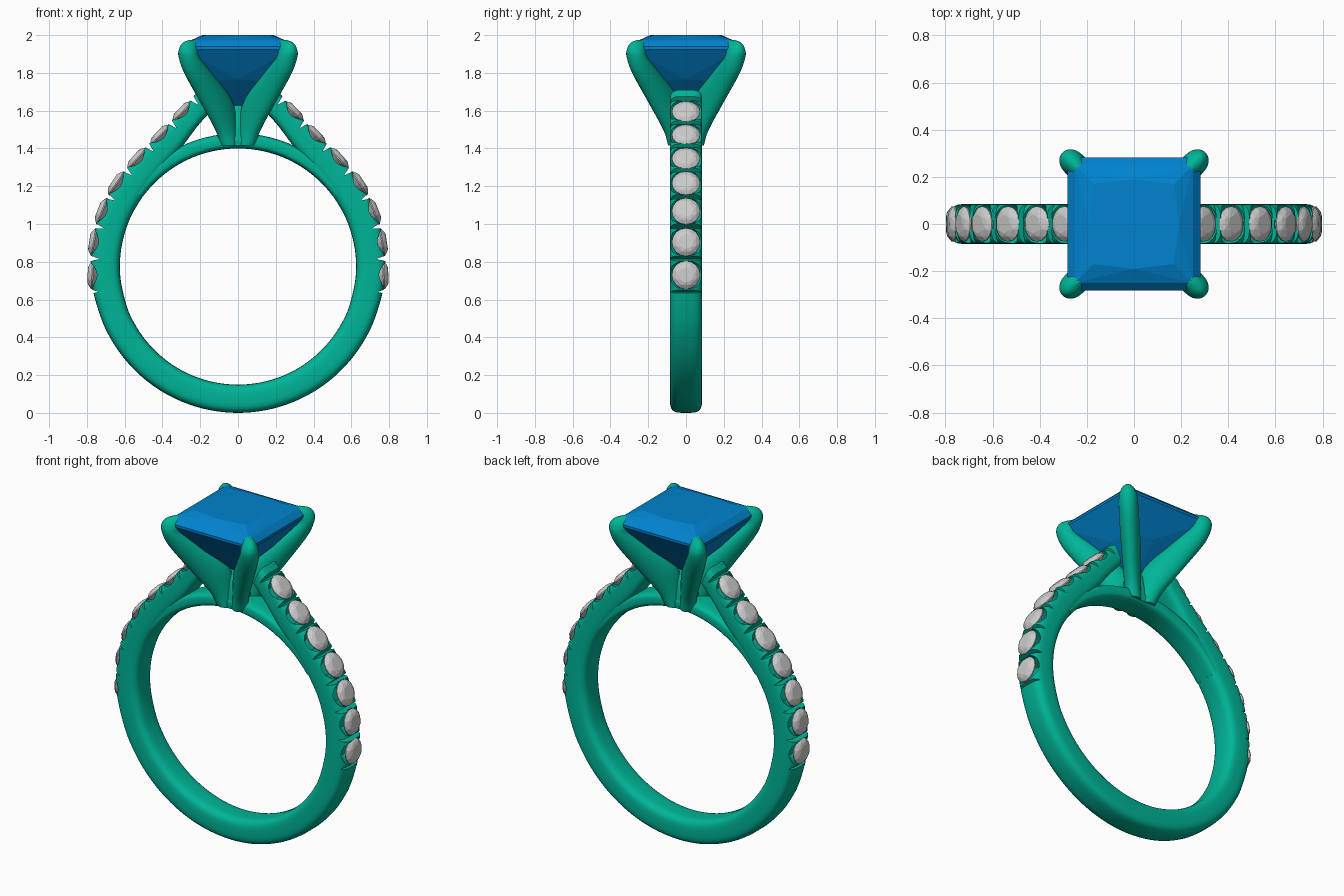
import bpy, bmesh, math
from mathutils import Matrix, Vector

if "Cube" in bpy.data.objects:
    bpy.data.objects.remove(bpy.data.objects["Cube"])

CZ, RI, RO = 0.775, 0.625, 0.775      # ring centre height, inner and outer radius


def material(name, rgb):
    m = bpy.data.materials.new(name)
    m.diffuse_color = (*rgb, 1)
    m.use_nodes = True
    m.node_tree.nodes["Principled BSDF"].inputs["Base Color"].default_value = m.diffuse_color
    return m


METAL = material("teal_metal", (0.0, 0.46, 0.31))
BLUE = material("blue_gem", (0.0, 0.23, 0.62))


def make(name, bm, mat=None, smooth=False):
    bmesh.ops.recalc_face_normals(bm, faces=bm.faces)
    me = bpy.data.meshes.new(name)
    bm.to_mesh(me)
    bm.free()
    ob = bpy.data.objects.new(name, me)
    bpy.context.collection.objects.link(ob)
    if mat:
        me.materials.append(mat)
    if smooth:
        smooth_object(ob)
    return ob


def smooth_object(ob):
    bpy.ops.object.select_all(action='DESELECT')
    ob.select_set(True)
    bpy.context.view_layer.objects.active = ob
    bpy.ops.object.shade_smooth_by_angle(angle=math.radians(35))


def loft(bm, rings):
    """Skin a list of point rings and cap both ends."""
    rows = [[bm.verts.new(p) for p in r] for r in rings]
    n = len(rows[0])
    for a, b in zip(rows, rows[1:]):
        for i in range(n):
            j = (i + 1) % n
            bm.faces.new((a[i], a[j], b[j], b[i]))
    bm.faces.new(rows[0][::-1])
    bm.faces.new(rows[-1])


def hull(bm, pts):
    bmesh.ops.convex_hull(bm, input=[bm.verts.new(p) for p in pts])


def spline(pts, steps):
    """Catmull-Rom through tuples of any length."""
    pts = [Vector(p) for p in pts]
    ext = [pts[0] * 2 - pts[1]] + pts + [pts[-1] * 2 - pts[-2]]
    out = []
    for k in range(1, len(ext) - 2):
        a, b, c, d = ext[k - 1:k + 3]
        for s in range(steps):
            t = s / steps
            out.append(0.5 * (2 * b + (c - a) * t + (2 * a - 5 * b + 4 * c - d) * t * t
                              + (3 * b - a - 3 * c + d) * t ** 3))
    return out + [pts[-1]]


def band_ring(s, w, n=28, e=0.55):
    """Rounded-rectangle section between outer (s0,s1) and inner (s2,s3) points."""
    o, i = Vector((s[0], 0, s[1])), Vector((s[2], 0, s[3]))
    c, d, ring = (o + i) / 2, (o - i) / 2, []
    for k in range(n):
        a = 2 * math.pi * (k + .5) / n
        u = math.copysign(abs(math.cos(a)) ** e, math.cos(a))
        v = math.copysign(abs(math.sin(a)) ** e, math.sin(a))
        ring.append(c + d * u + Vector((0, w * v, 0)))
    return ring


def polar(r, deg):
    a = math.radians(deg)
    return r * math.cos(a), CZ + r * math.sin(a)


def carve(ob, shapes):
    """Subtract every shape; keep the first solver result that is sound."""
    for name, bm in shapes:
        cutter = make(name, bm, METAL)
        cutter.hide_render = True
        mod = ob.modifiers.new(name, 'BOOLEAN')
        mod.operation, mod.object = 'DIFFERENCE', cutter
        count = len(ob.data.polygons)
        result = None
        for solver in ('MANIFOLD', 'EXACT', 'FLOAT'):
            mod.solver = solver
            bpy.context.view_layer.update()
            ev = ob.evaluated_get(bpy.context.evaluated_depsgraph_get())
            me = bpy.data.meshes.new_from_object(ev)
            if len(me.polygons) > count * .5 and len(me.polygons) != count:
                result = me
                print("boolean", name, solver, len(me.polygons))
                break
        ob.modifiers.remove(mod)
        if result:
            ob.data = result
        bpy.data.objects.remove(cutter)


# Shank: round lower half that lifts into two cathedral shoulders
right = [polar(RO, a) + polar(RI, a) for a in range(-90, -10, 10)]
right += [(.778, .70) + polar(RI, -5), (.775, .88) + polar(RI, 9),
          (.74, 1.04) + polar(RI, 23), (.655, 1.21) + polar(RI, 35),
          (.535, 1.36, .43, 1.25), (.405, 1.49, .31, 1.39),
          (.295, 1.61, .22, 1.51), (.205, 1.71, .15, 1.59)]
left = [(-a, b, -c, d) for a, b, c, d in right[:0:-1]]
bm = bmesh.new()
loft(bm, [band_ring(s, 0.085) for s in spline(left + right, 5)])
shank = make("shank", bm, METAL)

# Stone positions along the right shoulder
seats = [Vector((x, 0, z)) for x, z in
         [(.78, .73), (.772, .905), (.728, 1.07), (.65, 1.22),
          (.54, 1.352), (.417, 1.477), (.300, 1.60)]]


def frame(p, tangent):
    t = tangent.normalized()
    y = Vector((0, 1, 0))
    n = Vector((t.z, 0, -t.x))
    return Matrix.Translation(p) @ Matrix((t, y, n)).transposed().to_4x4()


pts = [seats[0] * 2 - seats[1]] + seats + [seats[-1] * 2 - seats[-2]]
seat_frames = [frame(pts[k], pts[k + 1] - pts[k - 1]) for k in range(1, 8)]
gap_frames = [frame((a + b) / 2, b - a) for a, b in zip(pts, pts[1:])]
sides = (("right", Matrix.Identity(4)), ("left", Matrix.Scale(-1, 4, (1, 0, 0))))


def circle(r, z, n, turn=0.0, sy=1.0):
    return [Vector((r * math.cos(2 * math.pi * (k + turn) / n),
                    sy * r * math.sin(2 * math.pi * (k + turn) / n), z)) for k in range(n)]


# Cutters: scalloped seats under the stones, V grooves splitting the small prongs
seat_rings = [circle(.035, -.075, 20, .3, 1.3), circle(.075, -.015, 20, .3, 1.3), circle(.075, .06, 20, .3, 1.3)]
groove_rings = [[Vector((x, y, z)) for x, z in ((-.022, .03), (.022, .03), (0, -.045))] for y in (-.12, .12)]
cuts = []
for label, side in sides:
    for kind, rings, frames in (("seat", seat_rings, seat_frames), ("groove", groove_rings, gap_frames)):
        bm = bmesh.new()
        for f in frames:
            loft(bm, [[side @ f @ p for p in r] for r in rings])
        cuts.append((f"{kind}_cutter_{label}", bm))
carve(shank, cuts)
smooth_object(shank)

# Accent stones: small round faceted cuts
brilliant = (circle(.040, .016, 8) + circle(.058, .010, 8, .5) + circle(.075, -.006, 16)
             + circle(.075, -.012, 16) + [Vector((0, 0, -.06))])
for label, side in sides:
    for k, f in enumerate(seat_frames):
        bm = bmesh.new()
        hull(bm, [side @ f @ p for p in brilliant])
        make(f"accent_stone_{label}_{k + 1}", bm)

# Bridge: thin arc closing the finger hole under the setting
bm = bmesh.new()
loft(bm, [band_ring(polar(.705, a) + polar(RI, a), .08) for a in range(36, 145, 4)])
make("bridge", bm, METAL, True)

# Centre gem: square cut with stepped crown and pointed pavilion
bm = bmesh.new()
square = [(sx, sy) for sx in (-1, 1) for sy in (-1, 1)]
cross = ((1, 0), (-1, 0), (0, 1), (0, -1))
gem = [(h * sx, h * sy, z) for h, z in ((.17, 2.0), (.25, 1.972), (.282, 1.94), (.282, 1.925), (.15, 1.755))
       for sx, sy in square]
gem += [(.19 * x, .19 * y, 2.0) for x, y in cross] + [(.17 * x, .17 * y, 1.765) for x, y in cross]
hull(bm, gem + [(0, 0, 1.60)])
make("centre_gem", bm, BLUE)

# Setting core: closes the gap between the prong roots
bm = bmesh.new()
loft(bm, [circle(r, z, 24) for r, z in ((.08, 1.415), (.075, 1.5), (.06, 1.58), (.02, 1.64))])
make("setting_core", bm, METAL, True)

# Claw prongs: (radius, height, radial half-depth, half-width) along the diagonal
profile = [(.07, 1.415, .045, .045), (.088, 1.50, .07, .045), (.165, 1.65, .11, .053),
           (.300, 1.80, .088, .055), (.368, 1.885, .057, .052), (.366, 1.93, .060, .044),
           (.352, 1.96, .052, .028), (.335, 1.975, .026, .010)]
for k in range(4):
    turn = Matrix.Rotation(math.radians(45 + 90 * k), 4, 'Z')
    bm = bmesh.new()
    loft(bm, [[turn @ Vector((r + a * math.cos(t), b * math.sin(t), z))
               for t in (2 * math.pi * i / 24 for i in range(24))]
              for r, z, a, b in spline(profile, 5)])
    make(f"prong_{k + 1}", bm, METAL, True)
